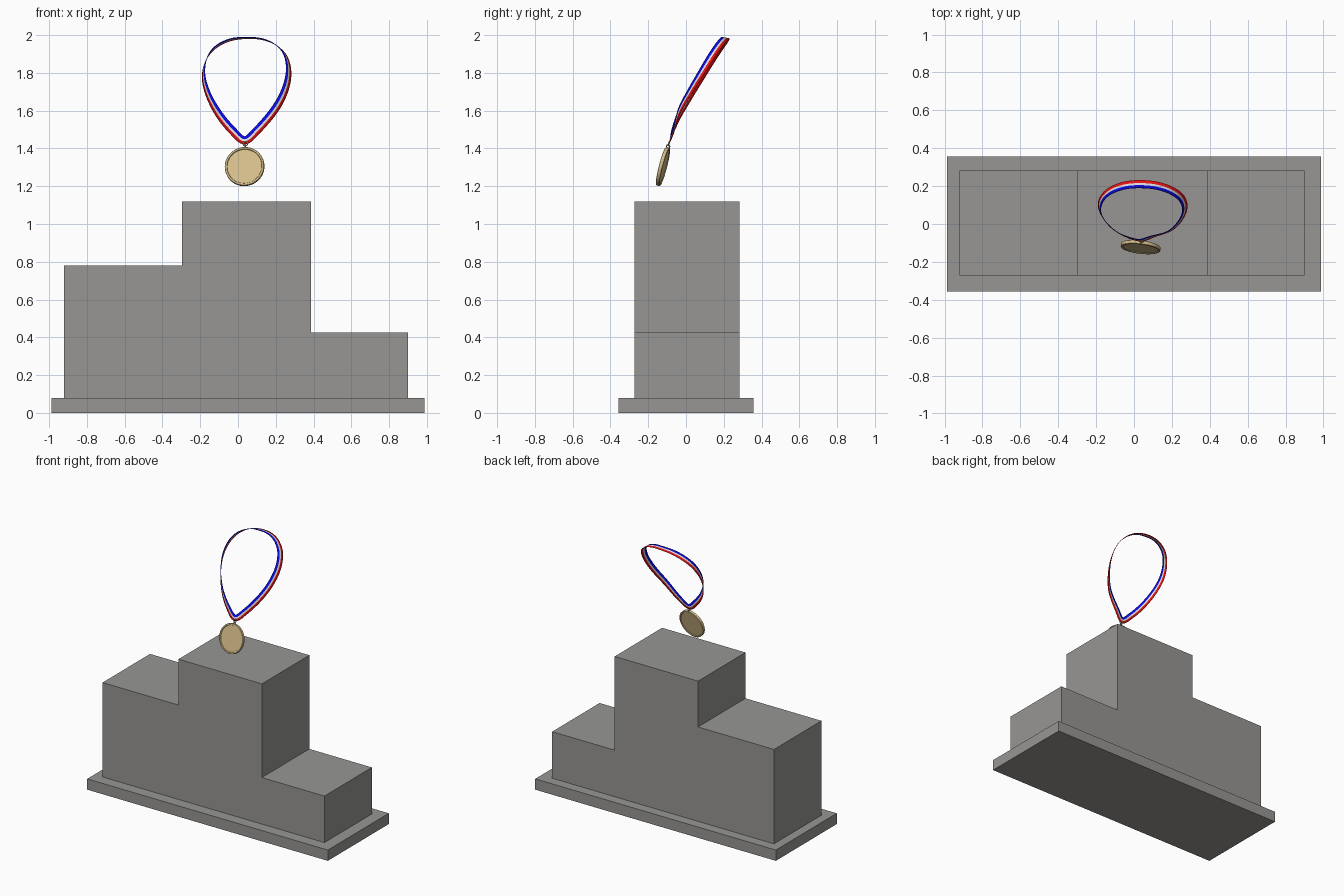
import bpy, bmesh, math
from mathutils import Vector, Matrix

if "Cube" in bpy.data.objects:
    bpy.data.objects.remove(bpy.data.objects["Cube"])


def material(name, rgb):
    m = bpy.data.materials.new(name)
    m.diffuse_color = (*rgb, 1)
    m.use_nodes = True
    m.node_tree.nodes["Principled BSDF"].inputs["Base Color"].default_value = m.diffuse_color
    return m


GREY = material("stone grey", (0.31, 0.305, 0.297))
GOLD = material("pale gold", (0.68, 0.52, 0.26))
SILVER = material("silver", (0.5, 0.48, 0.43))
RED = material("red", (0.8, 0.006, 0.006))
WHITE = material("white", (0.75, 0.75, 0.75))
BLUE = material("blue", (0.003, 0.003, 0.85))


def finish(bm, name, *mats, smooth=False):
    mesh = bpy.data.meshes.new(name)
    bmesh.ops.recalc_face_normals(bm, faces=bm.faces[:])
    bm.to_mesh(mesh)
    bm.free()
    ob = bpy.data.objects.new(name, mesh)
    bpy.context.collection.objects.link(ob)
    for m in mats:
        mesh.materials.append(m)
    if smooth:
        bpy.ops.object.select_all(action='DESELECT')
        ob.select_set(True)
        bpy.context.view_layer.objects.active = ob
        bpy.ops.object.shade_smooth_by_angle(angle=math.radians(35))
    return ob


def extrude_profile(name, pts, y0, y1):
    """Front (x, z) outline pulled from y0 to y1."""
    bm = bmesh.new()
    face = bm.faces.new([bm.verts.new((x, y0, z)) for x, z in pts])
    new = bmesh.ops.extrude_face_region(bm, geom=[face])["geom"]
    bmesh.ops.translate(bm, vec=(0, y1 - y0, 0),
                        verts=[v for v in new if isinstance(v, bmesh.types.BMVert)])
    return finish(bm, name, GREY)


def lathe(name, profile, mat, matrix, steps=64, closed=False):
    """Turn an (r, z) profile around the local z axis."""
    bm = bmesh.new()
    vs = [bm.verts.new((r, 0, z)) for r, z in profile]
    n = len(vs)
    edges = [bm.edges.new((vs[i], vs[(i + 1) % n])) for i in range(n if closed else n - 1)]
    bmesh.ops.spin(bm, geom=vs + edges, cent=(0, 0, 0), axis=(0, 0, 1),
                   angle=2 * math.pi, steps=steps)
    bmesh.ops.remove_doubles(bm, verts=bm.verts[:], dist=1e-5)
    bmesh.ops.transform(bm, matrix=matrix, verts=bm.verts[:])
    return finish(bm, name, mat, smooth=True)


# Plinth and three-step podium
extrude_profile("plinth", [(-0.987, 0), (0.987, 0), (0.987, 0.08), (-0.987, 0.08)], -0.357, 0.357)
extrude_profile("podium", [(-0.92, 0.08), (0.90, 0.08), (0.90, 0.425), (0.387, 0.425),
                           (0.387, 1.12), (-0.297, 1.12), (-0.297, 0.78), (-0.92, 0.78)],
                -0.273, 0.283)

# Medal: raised rim on both faces, leaning back and turned a little
right = Vector((1, -0.12, 0)).normalized()
up = Vector((0, 0.26, 1))
up = (up - right * up.dot(right)).normalized()
front = right.cross(up)
centre = Vector((0.035, -0.122, 1.304))
frame = Matrix((right, up, front)).transposed().to_4x4()
half = [(0.0, 0.006), (0.092, 0.006), (0.094, 0.010), (0.103, 0.010), (0.105, 0.008)]
lathe("medal", half + [(r, -z) for r, z in reversed(half)], GOLD,
      Matrix.Translation(centre) @ frame)


# Hanging rings between medal and ribbon
def ring(name, offset, radius, tube, mat, matrix):
    prof = [(radius + tube * math.cos(k * math.pi / 4), tube * math.sin(k * math.pi / 4))
            for k in range(8)]
    lathe(name, prof, mat, Matrix.Translation(centre + up * offset) @ matrix, 28, True)


ring("medal_eyelet", 0.110, 0.009, 0.003, GOLD, frame @ Matrix.Rotation(math.pi / 2, 4, 'Y'))
ring("ribbon_ring", 0.126, 0.012, 0.003, SILVER, frame)

# Ribbon centre line
path = [Vector(p) for p in (
    (0.035, -0.085, 1.443), (0.10, -0.065, 1.495), (0.19, -0.035, 1.60), (0.245, 0.02, 1.70),
    (0.268, 0.08, 1.80), (0.252, 0.135, 1.89), (0.20, 0.175, 1.948), (0.13, 0.20, 1.978),
    (0.05, 0.21, 1.985), (-0.04, 0.205, 1.975), (-0.12, 0.178, 1.935), (-0.168, 0.135, 1.87),
    (-0.182, 0.08, 1.78), (-0.155, 0.02, 1.68), (-0.10, -0.035, 1.58), (-0.03, -0.07, 1.495))]


def spline(u):
    i, t = int(u), u - int(u)
    a, b, c, d = (path[(i + k) % len(path)] for k in (-1, 0, 1, 2))
    return 0.5 * (2 * b + (c - a) * t + (2 * a - 5 * b + 4 * c - d) * t ** 2
                  + (3 * b - a - 3 * c + d) * t ** 3)


# Ribbon: band that twists from flat at the medal to a collar at the top
STEPS, WIDTH = 160, 0.043
normal = Vector((0, 0.88, -0.47)).normalized()
middle = Vector((0.045, 0.06, 1.74))
bm = bmesh.new()
rows = []
for s in range(STEPS):
    u = s * len(path) / STEPS
    p = spline(u)
    tangent = (spline(u + 0.02) - spline(u - 0.02 + len(path))).normalized()
    out = tangent.cross(normal).normalized()
    if out.dot(p - middle) < 0:
        out.negate()
    t = (p.z - 1.44) / 0.55
    left = min(1, max(0, (0.05 - p.x) / 0.2))
    a = math.radians(78 - 60 * t - 20 * left)
    w = normal * math.cos(a) + out * math.sin(a)
    rows.append([bm.verts.new(p + w * WIDTH * k) for k in (-0.5, -0.13, 0.13, 0.5)])
for s in range(STEPS):
    r0, r1 = rows[s], rows[(s + 1) % STEPS]
    for k in range(3):
        f = bm.faces.new((r0[k], r0[k + 1], r1[k + 1], r1[k]))
        f.material_index = k
ribbon = finish(bm, "ribbon", BLUE, WHITE, RED, smooth=True)
solid = ribbon.modifiers.new("thickness", 'SOLIDIFY')
solid.thickness = 0.003
solid.offset = 0
